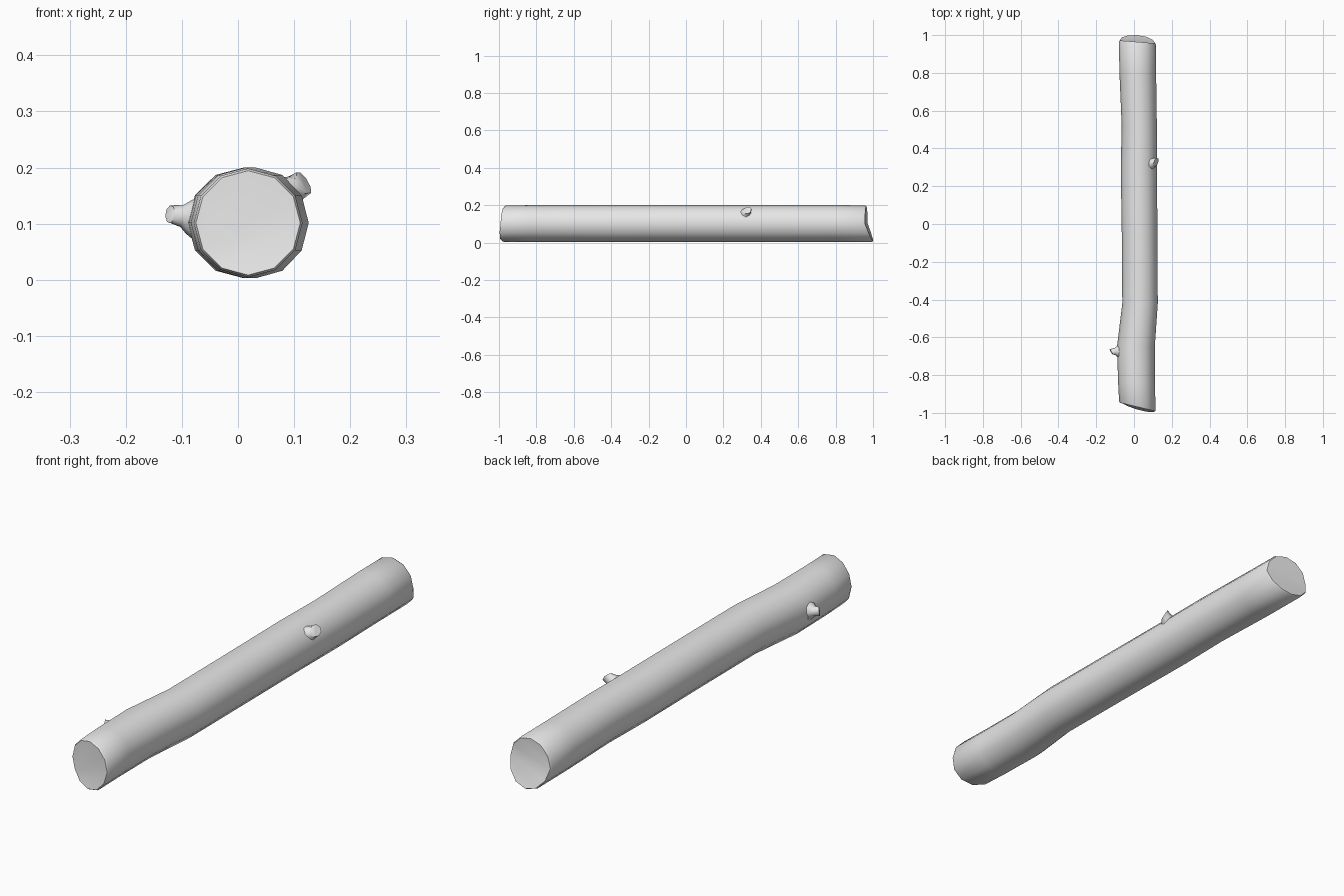
import bpy, bmesh, math
from mathutils import Vector

cube = bpy.data.objects.get("Cube")
if cube:
    bpy.data.objects.remove(cube, do_unlink=True)

SIDES = 12
grey = bpy.data.materials.new("light_grey_wood")
grey.use_nodes = True
colour = (0.8, 0.8, 0.8, 1)
grey.diffuse_color = colour
grey.node_tree.nodes["Principled BSDF"].inputs["Base Color"].default_value = colour


def finish(bm, name, angle):
    bmesh.ops.recalc_face_normals(bm, faces=bm.faces)
    mesh = bpy.data.meshes.new(name)
    bm.to_mesh(mesh)
    bm.free()
    mesh.materials.append(grey)
    obj = bpy.data.objects.new(name, mesh)
    bpy.context.collection.objects.link(obj)
    bpy.ops.object.select_all(action='DESELECT')
    obj.select_set(True)
    bpy.context.view_layer.objects.active = obj
    bpy.ops.object.shade_smooth_by_angle(angle=math.radians(angle))


def bridge(bm, rings):
    for a, b in zip(rings, rings[1:]):
        n = len(a)
        for i in range(n):
            j = (i + 1) % n
            bm.faces.new((a[i], a[j], b[j], b[i]))


# Slanted saw cuts: each has a crease with the lower part tilted differently
def front_cut(dx, dz):
    return -0.969 - 0.24 * dx - 0.2 * max(0, (dx - 0.1) * 0.265 - dz)


def back_cut(dx, dz):
    return 0.964 - 0.08 * dx + 0.38 * max(0, -dz)


# Log: a gently bent trunk
bm = bmesh.new()


def ring(cx, rx, rz, y_at):
    verts = []
    for i in range(SIDES):
        a = math.tau * i / SIDES
        dx, dz = rx * math.cos(a), rz * math.sin(a)
        verts.append(bm.verts.new((cx + dx, y_at(dx, dz), 0.1015 + dz)))
    return verts


stations = [(-0.84, 0.013, 0.097), (-0.65, 0.01, 0.1), (-0.42, 0.032, 0.094),
            (-0.1, 0.03, 0.094), (0.3, 0.026, 0.096), (0.52, 0.028, 0.093),
            (0.8, 0.02, 0.097)]
rings = [ring(0.018, 0.093, 0.093, front_cut),
         ring(0.018, 0.097, 0.097, lambda x, z: front_cut(x, z) + 0.008)]
for y, cx, rx in stations:
    rings.append(ring(cx, rx, 0.0985, lambda x, z, y=y: y))
rings += [ring(0.018, 0.098, 0.098, lambda x, z: back_cut(x, z) - 0.008),
          ring(0.018, 0.094, 0.094, back_cut)]
bridge(bm, rings)

# Each end cap is two faces meeting at the crease
for loop, k in ((rings[0], 7), (rings[-1], 6)):
    bm.faces.new(loop[:k + 1])
    bm.faces.new(loop[k:] + loop[:1])
finish(bm, "log", 40)


# Branch stubs: flared at the bark, cut flat at the tip
def stub(name, points, radii, tip_normal):
    bm = bmesh.new()
    pts = [Vector(p) for p in points]
    loops = []
    for k, (p, r) in enumerate(zip(pts, radii)):
        last = k == len(pts) - 1
        axis = Vector(tip_normal) if last else pts[k + 1] - p
        turn = Vector((0, 0, 1)).rotation_difference(axis.normalized())
        loops.append([bm.verts.new(p + turn @ Vector((r * math.cos(math.tau * i / 8),
                                                    r * math.sin(math.tau * i / 8), 0)))
                      for i in range(8)])
    bridge(bm, loops)
    bm.faces.new(loops[-1])
    bm.faces.new(loops[0][::-1])
    finish(bm, name, 50)


stub("right_stub",
     [(-0.06, -0.675, 0.108), (-0.088, -0.675, 0.112), (-0.1, -0.675, 0.114), (-0.121, -0.677, 0.117)],
     [0.048, 0.03, 0.02, 0.016], (-0.8, -0.5, 0.1))
stub("left_stub",
     [(0.075, 0.32, 0.145), (0.094, 0.322, 0.158), (0.103, 0.325, 0.164), (0.117, 0.328, 0.173)],
     [0.044, 0.03, 0.024, 0.023], (0.8, -0.35, 0.5))
